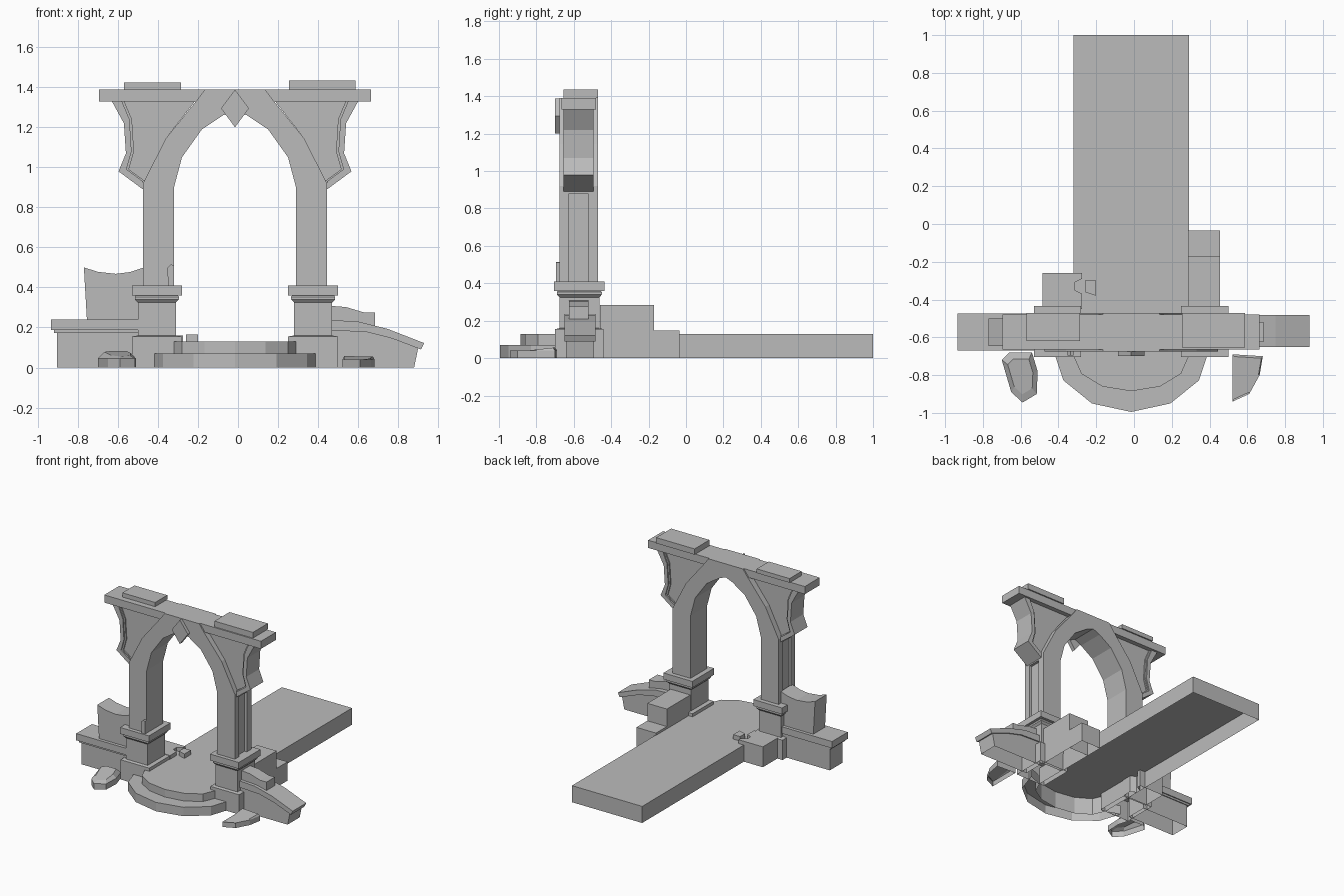
import bpy, bmesh
from math import sin, cos, radians

cube = bpy.data.objects.get("Cube")
if cube:
    bpy.data.objects.remove(cube, do_unlink=True)

stone = bpy.data.materials.new("grey_stone")
stone.use_nodes = True
GREY = (0.5, 0.5, 0.5, 1)
stone.diffuse_color = GREY
stone.node_tree.nodes["Principled BSDF"].inputs["Base Color"].default_value = GREY

CX, CY = -0.015, -0.57      # middle of the arch
SIDES = (("right", -1), ("left", 1))


def finish(name, bm):
    """Fix normals, leave the underside on the ground open, link the object."""
    bmesh.ops.recalc_face_normals(bm, faces=bm.faces)
    ground = [f for f in bm.faces if all(v.co.z < 0.001 for v in f.verts)]
    bmesh.ops.delete(bm, geom=ground, context='FACES_ONLY')
    mesh = bpy.data.meshes.new(name)
    bm.to_mesh(mesh)
    bm.free()
    mesh.materials.append(stone)
    obj = bpy.data.objects.new(name, mesh)
    bpy.context.collection.objects.link(obj)


def loft(name, rings):
    """Skin a list of closed rings and cap both ends."""
    bm = bmesh.new()
    loops = [[bm.verts.new(p) for p in ring] for ring in rings]
    n = len(loops[0])
    for a, b in zip(loops, loops[1:]):
        for i in range(n):
            j = (i + 1) % n
            bm.faces.new((a[i], a[j], b[j], b[i]))
    bm.faces.new(loops[0])
    bm.faces.new(loops[-1])
    finish(name, bm)


def slab(name, outline, y0, y1):
    """Front outline (x, z) pushed through the depth."""
    loft(name, [[(x, y, z) for x, z in outline] for y in (y0, y1)])


def plate(name, outline, z0, z1):
    """Plan outline (x, y) raised in height."""
    loft(name, [[(x, y, z) for x, y in outline] for z in (z0, z1)])


def box(name, x0, x1, y0, y1, z0, z1):
    plate(name, [(x0, y0), (x1, y0), (x1, y1), (x0, y1)], z0, z1)


def arc(rx, ry, cy):
    """Half ellipse around the front, from -x to +x."""
    return [(CX + rx * sin(radians(a)), cy - ry * cos(radians(a)))
            for a in range(-90, 91, 30)]


# Walkway with rounded front, and the lower curved step around it
deck_arc = arc(0.305, 0.185, -0.7)
plate("walkway", deck_arc + [(0.29, 1.0), (-0.32, 1.0)], 0, 0.13)
step_arc = arc(0.415, 0.335, -0.66)
plate("curved_step", step_arc + deck_arc[::-1], 0, 0.07)

# Arch with both shafts in one outline
half = [(0.15, 1.39), (0.195, 1.33), (0.345, 1.145), (0.46, 0.92), (0.46, 0.88),
        (0.44, 0.88), (0.44, 0.41), (0.305, 0.41), (0.305, 0.9), (0.265, 1.05),
        (0.165, 1.19), (0.06, 1.26)]
slab("arch", [(CX + u, z) for u, z in half] + [(CX, 1.285)]
     + [(CX - u, z) for u, z in reversed(half)], -0.675, -0.47)

# Bracket shapes as distance from the arch middle and height
edge = [(0.46, 0.89), (0.582, 0.98), (0.545, 1.07), (0.555, 1.22), (0.615, 1.33)]
inner = [(0.565, 1.33), (0.527, 1.24), (0.517, 1.08), (0.542, 0.99), (0.46, 0.93)]
lip = [(u - 0.012, z) for u, z in inner]
pedestal = [(0.125, 0.13, 0), (0.125, 0.13, 0.155), (0.095, 0.107, 0.16),
            (0.095, 0.107, 0.325), (0.11, 0.12, 0.34), (0.11, 0.12, 0.353),
            (0.105, 0.115, 0.36), (0.125, 0.135, 0.36), (0.125, 0.135, 0.41)]

for side, s in SIDES:
    def put(points):
        return [(CX + s * u, z) for u, z in points]

    # Raised strips leave a groove on the outside of each shaft
    for place, y0, y1 in (("front", -0.675, -0.625), ("back", -0.525, -0.47)):
        x0, x1 = sorted((CX + s * 0.44, CX + s * 0.46))
        box(f"{side}_shaft_{place}_strip", x0, x1, y0, y1, 0.41, 0.88)
    # Bracket panel, its inner lip and its raised border
    slab(f"{side}_bracket_panel", put(edge + [(0.2, 1.33), (0.345, 1.145), (0.44, 0.92)]),
         -0.635, -0.515)
    slab(f"{side}_bracket_lip", put(edge + lip), -0.645, -0.505)
    slab(f"{side}_bracket_border", put(edge + inner), -0.655, -0.495)
    # Moulded pedestal
    px = CX + s * 0.39
    loft(f"{side}_pedestal", [[(px - hx, CY - hy, z), (px + hx, CY - hy, z),
                               (px + hx, CY + hy, z), (px - hx, CY + hy, z)]
                              for hx, hy, z in pedestal])

# Lintel, its top blocks and the keystone
box("lintel", -0.695, 0.665, -0.665, -0.48, 1.33, 1.39)
box("right_top_block", -0.57, -0.285, -0.62, -0.47, 1.39, 1.423)
box("left_top_block", 0.255, 0.588, -0.655, -0.47, 1.39, 1.435)
slab("keystone", [(CX, 1.2), (CX + 0.07, 1.295), (CX, 1.388), (CX - 0.07, 1.295)],
     -0.7, -0.67)

# Right side wall with coping and broken upper course
box("right_wall", -0.905, -0.5, -0.65, -0.49, 0, 0.175)
box("right_coping_lip", -0.92, -0.5, -0.66, -0.483, 0.172, 0.187)
box("right_coping", -0.935, -0.5, -0.67, -0.475, 0.187, 0.24)
slab("right_broken_wall", [(-0.755, 0.24), (-0.77, 0.5), (-0.7, 0.478), (-0.61, 0.468),
                           (-0.54, 0.477), (-0.47, 0.5), (-0.47, 0.24)], -0.645, -0.5)

# Left side wall with sloping coping
curve = [(0.46, 0.237), (0.6, 0.23), (0.75, 0.192), (0.93, 0.122)]
under = [(0.915, 0.09), (0.77, 0.145), (0.64, 0.178), (0.46, 0.185)]
slab("left_coping", curve + under, -0.65, -0.483)
slab("left_wall", [(0.46, 0), (0.88, 0), (0.9, 0.096)] + under[1:], -0.642, -0.492)
slab("left_broken_course", [(0.46, 0.2), (0.46, 0.308), (0.54, 0.302), (0.63, 0.275),
                            (0.685, 0.275), (0.685, 0.2)], -0.625, -0.52)

# Blocks behind the pedestals
box("left_back_block", 0.285, 0.455, -0.46, -0.17, 0, 0.285)
box("left_back_low_block", 0.285, 0.455, -0.17, -0.035, 0, 0.148)
plate("right_back_block", [(-0.485, -0.45), (-0.275, -0.45), (-0.275, -0.37),
                           (-0.315, -0.35), (-0.315, -0.31), (-0.275, -0.29),
                           (-0.275, -0.26), (-0.485, -0.26)], 0, 0.16)

# Loose fragments
plate("deck_fragment", [(-0.26, -0.36), (-0.2, -0.38), (-0.2, -0.3), (-0.26, -0.3)],
      0.13, 0.165)
slab("pedestal_fragment", [(-0.35, 0.41), (-0.352, 0.5), (-0.335, 0.515),
                           (-0.32, 0.51), (-0.32, 0.41)], -0.695, -0.67)


def rock(name, outline, shrink, shoulder, top):
    """Chipped stone: upright sides, then a smaller top."""
    mx = sum(p[0] for p in outline) / len(outline)
    my = sum(p[1] for p in outline) / len(outline)
    rings = [[(x, y, z) for x, y in outline] for z in (0, shoulder)]
    rings.append([(mx + (x - mx) * shrink, my + (y - my) * shrink, top + 0.1 * (y - my))
                  for x, y in outline])
    loft(name, rings)


rock("right_rock", [(-0.66, -0.68), (-0.54, -0.68), (-0.51, -0.78), (-0.515, -0.9),
                    (-0.59, -0.945), (-0.65, -0.89), (-0.7, -0.72)], 0.7, 0.045, 0.07)
rock("left_rock", [(0.522, -0.69), (0.682, -0.7), (0.665, -0.8), (0.61, -0.9),
                   (0.522, -0.94)], 0.9, 0.04, 0.045)
